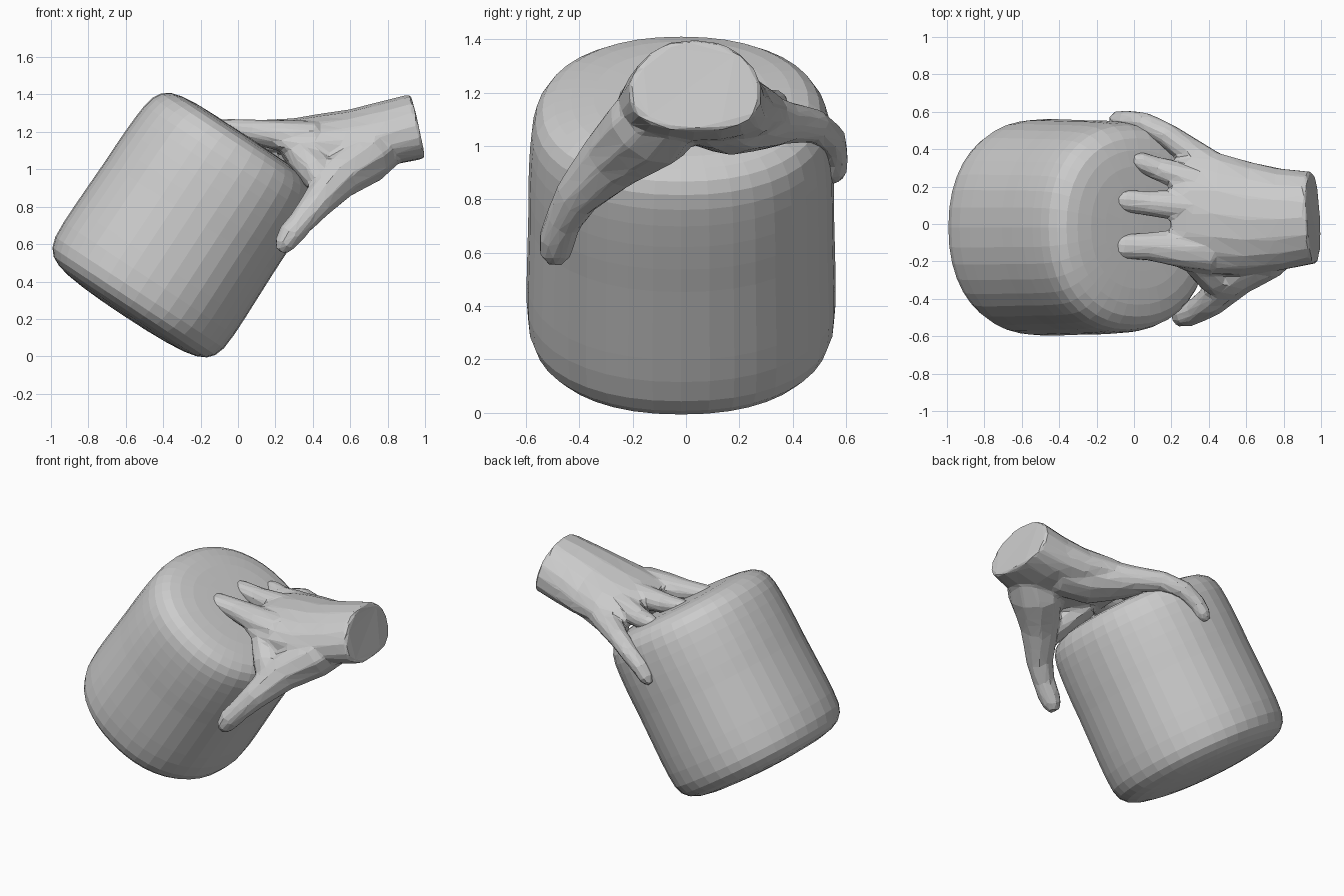
import bpy, bmesh, math
from mathutils import Vector, Matrix


def make_object(name, bm):
    bmesh.ops.recalc_face_normals(bm, faces=bm.faces[:])
    me = bpy.data.meshes.new(name)
    bm.to_mesh(me)
    bm.free()
    ob = bpy.data.objects.new(name, me)
    bpy.context.collection.objects.link(ob)
    return ob


def bridge(bm, rings):
    n = len(rings[0])
    for a, b in zip(rings, rings[1:]):
        for i in range(n):
            j = (i + 1) % n
            bm.faces.new((a[i], a[j], b[j], b[i]))
    bm.faces.new(rings[0])
    bm.faces.new(rings[-1])


def sup(t, p):
    # point on a unit superellipse
    c, s = math.cos(t), math.sin(t)
    return (math.copysign(abs(c) ** (2 / p), c), math.copysign(abs(s) ** (2 / p), s))


def limb(bm, path, sides=10, p=2.0, droop=0.0):
    # closed tube through (x, y, z, half width, half height) stations
    pts = [Vector(s[:3]) for s in path]
    rings = []
    for k, s in enumerate(path):
        t = (pts[min(k + 1, len(pts) - 1)] - pts[max(k - 1, 0)]).normalized()
        h = t.cross(Vector((0, 1, 0))).normalized()
        w = h.cross(t).normalized()
        ring = []
        for i in range(sides):
            a, b = sup(2 * math.pi * (i + 0.5) / sides, p)
            co = pts[k] + w * a * s[3] + h * b * s[4]
            co.z -= droop * (a * s[3]) ** 2
            ring.append(bm.verts.new(co))
        rings.append(ring)
    bridge(bm, rings)


# tilted soft cylinder with rounded rims
profile = [(.02, -.59), (.14, -.589), (.27, -.583), (.37, -.573), (.44, -.557), (.49, -.532),
           (.522, -.495), (.54, -.44), (.546, -.35), (.546, -.25), (.544, -.15), (.542, -.05),
           (.54, .05), (.54, .15), (.538, .25), (.534, .34), (.528, .41), (.515, .468),
           (.49, .512), (.45, .543), (.39, .56), (.31, .57), (.22, .573), (.12, .575), (.02, .576)]
bm = bmesh.new()
rings = []
for r, u in profile:
    ring = []
    for i in range(40):
        a, b = sup(2 * math.pi * i / 40, 2.2)
        ring.append(bm.verts.new((r * a, r * b * 1.06, u)))
    rings.append(ring)
bridge(bm, rings)
tilt = math.atan2(0.55, 0.835)
bm.transform(Matrix.Translation((-.284, -.018, .708)) @ Matrix.Rotation(tilt, 4, 'Y'))
make_object("soft_body", bm)

bm = bmesh.new()
# wrist and palm
limb(bm, [(.96, .035, 1.23, .248, .177), (.78, .025, 1.19, .275, .172),
          (.6, .03, 1.165, .305, .155), (.42, .055, 1.17, .33, .125),
          (.28, .06, 1.18, .315, .09), (.2, .06, 1.175, .275, .065)],
     sides=18, p=2.2, droop=.5)
# thumb
limb(bm, [(.8, -.05, 1.15, .15, .13), (.68, -.14, 1.06, .175, .145),
          (.53, -.275, .95, .125, .12), (.415, -.41, .81, .085, .085),
          (.34, -.46, .72, .07, .07), (.28, -.483, .65, .07, .07),
          (.245, -.49, .595, .06, .055), (.225, -.492, .56, .03, .03)])
# webbing between thumb and index, and the heel of the hand
limb(bm, [(.3, -.1, 1.13, .12, .09), (.37, -.19, 1.05, .12, .1),
          (.43, -.27, .98, .11, .1), (.47, -.33, .91, .08, .08)])
limb(bm, [(.68, .1, 1.1, .15, .11), (.5, .17, 1.07, .16, .105),
          (.36, .29, 1.07, .12, .085), (.26, .38, 1.07, .08, .06)])
# index, middle, ring and little fingers
limb(bm, [(.42, -.13, 1.17, .13, .09), (.24, -.13, 1.18, .105, .085),
          (.08, -.12, 1.2, .078, .068), (-.06, -.12, 1.222, .066, .05),
          (-.135, -.115, 1.24, .04, .025)])
limb(bm, [(.42, .08, 1.19, .1, .09), (.24, .1, 1.195, .085, .078),
          (.08, .11, 1.2, .07, .065), (-.05, .125, 1.222, .06, .045),
          (-.12, .13, 1.238, .035, .025)])
limb(bm, [(.42, .2, 1.17, .1, .09), (.26, .25, 1.165, .08, .075),
          (.13, .295, 1.15, .065, .065), (.04, .33, 1.16, .055, .055),
          (-.015, .348, 1.175, .035, .03)])
limb(bm, [(.5, .24, 1.12, .1, .1), (.34, .355, 1.09, .085, .085),
          (.17, .48, 1.075, .065, .065), (.05, .54, 1.03, .06, .06),
          (-.04, .553, .965, .056, .056), (-.09, .553, .905, .052, .05),
          (-.12, .55, .87, .03, .027)])
hand = make_object("hand", bm)

# melt the parts into one skin, then reduce to flat facets
m = hand.modifiers.new("melt", 'REMESH')
m.mode = 'VOXEL'
m.voxel_size = .014
m.use_smooth_shade = False
m = hand.modifiers.new("soften", 'SMOOTH')
m.factor = .5
m.iterations = 5
m = hand.modifiers.new("facets", 'DECIMATE')
m.ratio = .045
